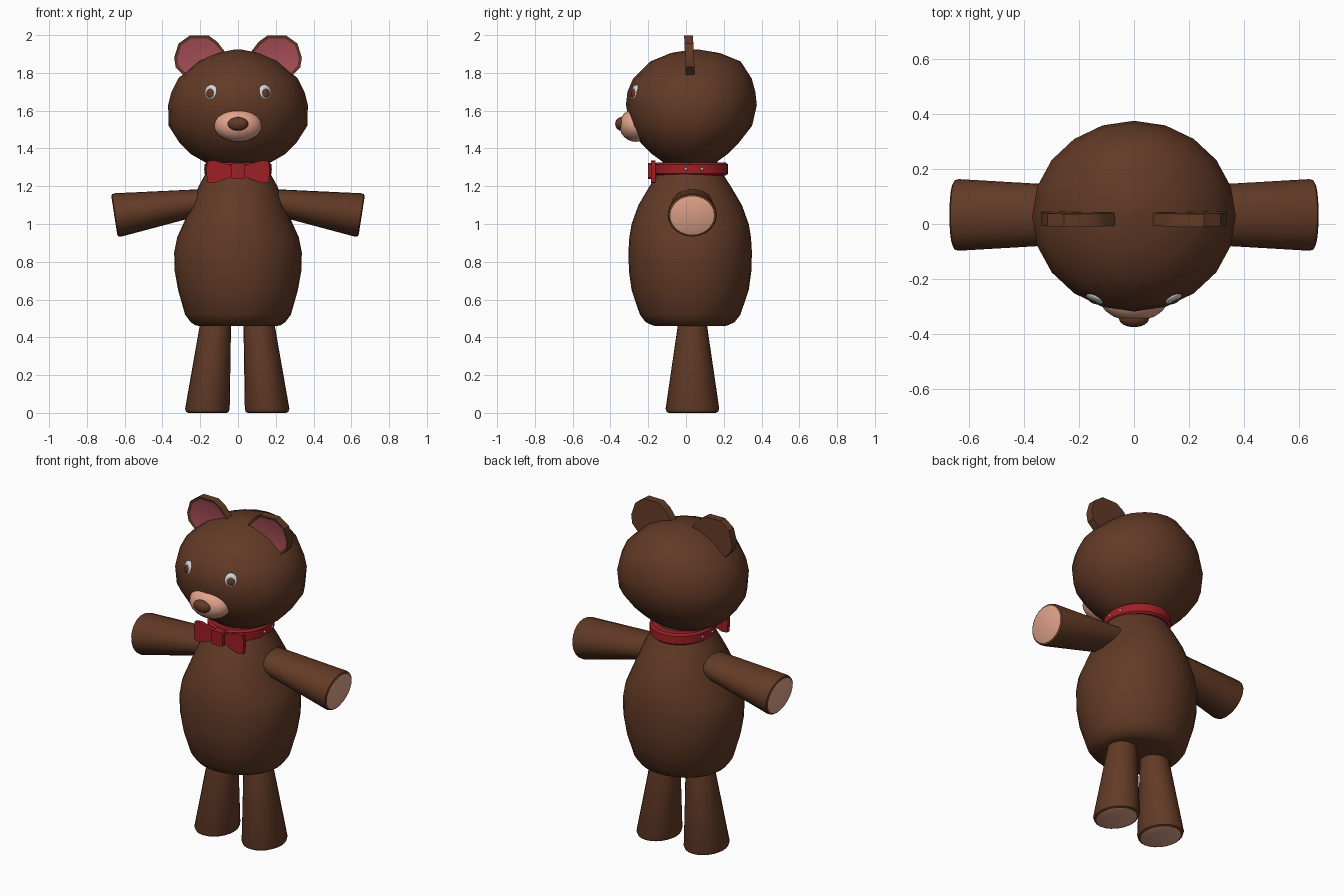
import bpy, bmesh, math
from mathutils import Matrix, Vector

if "Cube" in bpy.data.objects:
    bpy.data.objects.remove(bpy.data.objects["Cube"])


def material(name, rgb):
    m = bpy.data.materials.new(name)
    m.diffuse_color = (*rgb, 1)
    m.use_nodes = True
    m.node_tree.nodes["Principled BSDF"].inputs["Base Color"].default_value = m.diffuse_color
    return m


BROWN = material("brown fur", (0.122, 0.042, 0.019))
SKIN = material("peach pad", (0.76, 0.37, 0.26))
PINK = material("ear pink", (0.39, 0.078, 0.095))
RED = material("red ribbon", (0.34, 0.014, 0.018))
WHITE = material("eye white", (0.60, 0.68, 0.75))


def finish(name, bm, mats, matrix=None):
    bmesh.ops.recalc_face_normals(bm, faces=bm.faces)
    if matrix:
        bm.transform(matrix)
    me = bpy.data.meshes.new(name)
    bm.to_mesh(me)
    bm.free()
    for m in mats:
        me.materials.append(m)
    ob = bpy.data.objects.new(name, me)
    bpy.context.collection.objects.link(ob)
    return ob


def loft(name, rings, mats, seg=24, closed=False, pad=None, matrix=None):
    """Ellipse rings (z, centre x, centre y, radius x, radius y) joined along z."""
    bm = bmesh.new()
    loops = []
    for z, cx, cy, rx, ry in rings:
        loops.append([bm.verts.new((cx + rx * math.cos(a), cy + ry * math.sin(a), z))
                      for a in (2 * math.pi * i / seg for i in range(seg))])
    pairs = list(zip(loops, loops[1:]))
    if closed:
        pairs.append((loops[-1], loops[0]))
    for a, b in pairs:
        for i in range(seg):
            j = (i + 1) % seg
            bm.faces.new((a[i], a[j], b[j], b[i]))
    if not closed:
        caps = [bm.faces.new(loops[0]), bm.faces.new(loops[-1])]
        if pad is not None:
            caps[pad].material_index = 1
    return finish(name, bm, mats, matrix)


def ellipsoid(name, centre, radii, mat, rot=None, seg=20, rings=12):
    bm = bmesh.new()
    bmesh.ops.create_uvsphere(bm, u_segments=seg, v_segments=rings, radius=1)
    m = Matrix.Translation(centre) @ (rot or Matrix()) @ Matrix.Diagonal((*radii, 1))
    return finish(name, bm, [mat], m)


def plate(name, pts, y0, y1, mats, lean=0.0, inset=0.0):
    """Outline in x, z given thickness along y, with an optional inset front panel."""
    bm = bmesh.new()
    base = pts[-1][1]
    rows = [[bm.verts.new((x, y - lean * (z - base), z)) for x, z in pts] for y in (y0, y1)]
    n = len(pts)
    front = bm.faces.new(rows[0])
    bm.faces.new(rows[1])
    for i in range(n):
        j = (i + 1) % n
        bm.faces.new((rows[0][i], rows[0][j], rows[1][j], rows[1][i]))
    bmesh.ops.recalc_face_normals(bm, faces=bm.faces)
    if inset:
        bmesh.ops.inset_region(bm, faces=[front], thickness=inset, depth=-0.005)
        front.material_index = 1
    return finish(name, bm, mats)


# Body
body = [(.459, .20, .18), (.464, .225, .20), (.48, .25, .235), (.52, .28, .266),
        (.65, .317, .31), (.75, .335, .324), (.85, .338, .327), (.93, .322, .322),
        (1.0, .29, .31), (1.1, .248, .274), (1.2, .208, .215), (1.27, .17, .17), (1.34, .14, .14)]
loft("body", [(z, 0, .022, rx, ry) for z, rx, ry in body], [BROWN], 32)

# Head: z, half width, front y, back y
head = [(1.30, .12, -.08, .12), (1.33, .18, -.125, .165), (1.37, .25, -.18, .22),
        (1.43, .31, -.24, .28), (1.52, .367, -.295, .35), (1.63, .37, -.318, .375),
        (1.70, .352, -.31, .367), (1.77, .317, -.28, .348), (1.86, .215, -.19, .29),
        (1.905, .115, -.08, .18), (1.925, .01, .04, .06)]
loft("head", [(z, 0, (f + b) / 2, rx, (b - f) / 2) for z, rx, f, b in head], [BROWN], 20)

# Muzzle and nose
ellipsoid("muzzle", (0, -.265, 1.523), (.127, .088, .088), SKIN)
ellipsoid("nose", (0, -.343, 1.53), (.055, .032, .036), BROWN, seg=16, rings=10)

# Collar band
band = [(1.257, .166), (1.267, .178), (1.315, .178), (1.325, .166), (1.325, .13), (1.257, .13)]
loft("collar", [(z, 0, .028, r, r + .017) for z, r in band], [RED], 32, closed=True)

# Bow knot
knot = [(-.038, 1.245), (-.038, 1.315), (-.03, 1.322), (.03, 1.322),
        (.038, 1.315), (.038, 1.245), (.03, 1.238), (-.03, 1.238)]
plate("bow_knot", knot, -.202, -.155, [RED])

EAR = [(.06, 1.90), (.11, 1.965), (.155, 1.997), (.255, 1.998), (.315, 1.955),
       (.338, 1.88), (.33, 1.83), (.275, 1.775), (.15, 1.775)]
WING = [(.02, 1.255), (.02, 1.305), (.125, 1.337), (.162, 1.333),
        (.168, 1.28), (.162, 1.22), (.125, 1.217)]

for s, side in ((-1, "left"), (1, "right")):
    # Ears and bow wings
    plate(side + "_ear", [(s * x, z) for x, z in EAR], 0, .047, [BROWN, PINK], .045, .017)
    plate(side + "_bow_wing", [(s * x, z) for x, z in WING], -.184, -.162, [RED])

    # Eyes: pale disc with a brown pupil, turned outwards along the head
    turn = Matrix.Rotation(s * math.radians(28), 4, 'Z') @ Matrix.Rotation(math.radians(-11), 4, 'X')
    out = turn @ Vector((0, -1, 0))
    c = Vector((s * .142, -.268, 1.697))
    ellipsoid(side + "_eye", c, (.038, .016, .041), WHITE, turn, 16, 10)
    ellipsoid(side + "_pupil", c + out * .009 + Vector((0, 0, -.005)), (.025, .012, .027),
              BROWN, turn, 16, 10)

    # Arms: tapered tubes with a peach pad at the end
    start, end = Vector((s * .12, .033, 1.128)), Vector((s * .655, .033, 1.045))
    d = (end - start).normalized()
    length = (end - start).length
    y = Vector((0, 1, 0))
    x = y.cross(d)
    m = Matrix((x, y, d)).transposed().to_4x4()
    m.translation = start
    loft(side + "_arm", [(0, 0, 0, .06, .10), (length - .02, 0, 0, .116, .13),
                         (length - .006, 0, 0, .113, .127), (length, 0, 0, .103, .116)],
         [BROWN, SKIN], 24, pad=1, matrix=m)

    # Legs: tapered tubes with a peach sole
    leg = [(0, .158, .102, .124), (.006, .158, .113, .136), (.022, .158, .118, .142),
           (.46, .116, .083, .078), (.56, .107, .073, .065)]
    loft(side + "_leg", [(z, s * cx - .004, .034, rx, ry) for z, cx, rx, ry in leg],
         [BROWN, SKIN], 24, pad=0)

    # Small collar studs
    for i, sy in enumerate((0, .085)):
        sx = .178 * math.sqrt(1 - ((sy - .028) / .195) ** 2)
        ellipsoid(f"{side}_stud_{i + 1}", (s * sx, sy, 1.291), (.005, .008, .008), WHITE, None, 8, 6)

# Smooth shading with sharp edges kept
bpy.ops.object.select_all(action='SELECT')
bpy.context.view_layer.objects.active = bpy.data.objects["body"]
bpy.ops.object.shade_smooth_by_angle(angle=math.radians(35))
